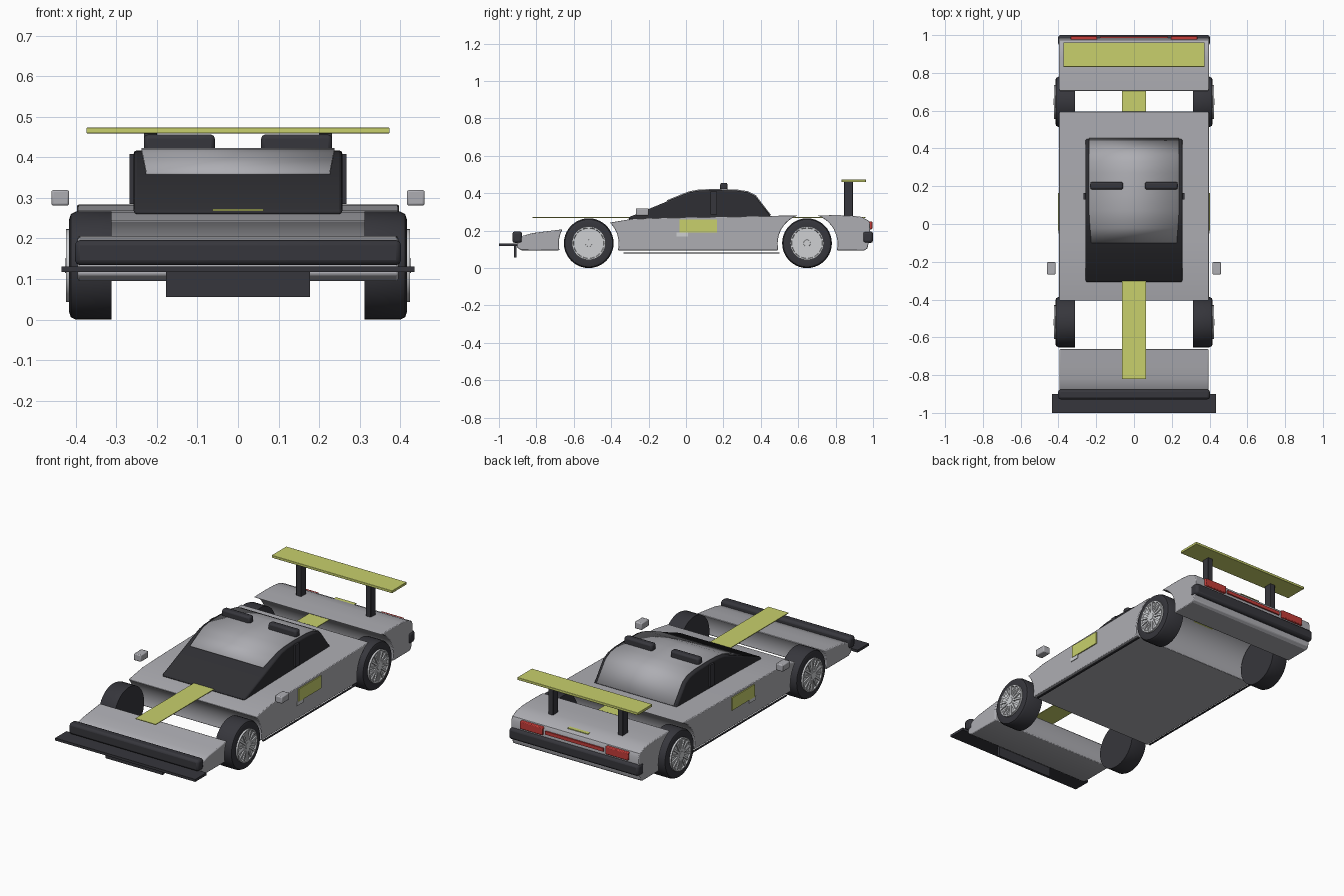
import bpy, bmesh
from math import radians, pi, sin, cos, asin
from mathutils import Matrix

old = bpy.data.objects.get("Cube")
if old:
    bpy.data.objects.remove(old, do_unlink=True)


def material(name, r, g, b):
    m = bpy.data.materials.new(name)
    m.use_nodes = True
    m.diffuse_color = (r, g, b, 1)
    m.node_tree.nodes["Principled BSDF"].inputs["Base Color"].default_value = (r, g, b, 1)
    return m


SILVER = material("silver paint", 0.42, 0.42, 0.45)
LIGHT = material("light alloy", 0.62, 0.63, 0.65)
BLACK = material("black rubber", 0.037, 0.037, 0.045)
GLASS = material("dark glass", 0.028, 0.028, 0.033)
YELLOW = material("yellow green", 0.58, 0.63, 0.15)
RED = material("lamp red", 0.55, 0.045, 0.04)


def finish(name, bm, mat, bevel=0.0, segments=2):
    bmesh.ops.recalc_face_normals(bm, faces=bm.faces[:])
    me = bpy.data.meshes.new(name)
    bm.to_mesh(me)
    bm.free()
    me.materials.append(mat)
    for p in me.polygons:
        p.use_smooth = True
    me.set_sharp_from_angle(angle=radians(32))
    ob = bpy.data.objects.new(name, me)
    bpy.context.collection.objects.link(ob)
    if bevel:
        mod = ob.modifiers.new("rounded edges", "BEVEL")
        mod.width = bevel
        mod.segments = segments
        mod.limit_method = "ANGLE"
        mod.angle_limit = radians(40)
    return ob


def box(name, x, y, z, mat, bevel=0.0):
    """Box from three (low, high) ranges."""
    bm = bmesh.new()
    bmesh.ops.create_cube(bm, size=1)
    for v in bm.verts:
        v.co = [(lo + hi) / 2 + c * (hi - lo) for c, (lo, hi) in zip(v.co, (x, y, z))]
    return finish(name, bm, mat, bevel)


def pair(name, x, y, z, mat, bevel=0.0):
    """Matching boxes on both sides of the car."""
    box("left_" + name, x, y, z, mat, bevel)
    box("right_" + name, (-x[1], -x[0]), y, z, mat, bevel)


def extrude(name, profile, half, mat, bevel):
    """Side profile of (y, z) points swept across the width."""
    bm = bmesh.new()
    sides = [[bm.verts.new((x, y, z)) for y, z in profile] for x in (-half, half)]
    n = len(profile)
    for s in sides:
        bm.faces.new(s)
    for i in range(n):
        j = (i + 1) % n
        bm.faces.new((sides[0][i], sides[0][j], sides[1][j], sides[1][i]))
    return finish(name, bm, mat, bevel)


FRONT_Y, REAR_Y, ARCH_Z, ARCH_R, FLOOR = -0.52, 0.65, 0.13, 0.16, 0.095


def arch(cy, top, direction):
    """Wheel arch arc from height top down to the floor."""
    a0 = asin((top - ARCH_Z) / ARCH_R)
    a1 = asin((FLOOR - ARCH_Z) / ARCH_R)
    angles = [a0 + (a1 - a0) * i / 12 for i in range(13)]
    return [(cy + direction * ARCH_R * cos(a), ARCH_Z + ARCH_R * sin(a)) for a in angles]


# Body shell in three sections, parted by the wheel arches
nose = [(-0.88, FLOOR), (-0.905, 0.11), (-0.9, 0.15), (-0.87, 0.173), (-0.82, 0.187), (-0.75, 0.196)]
extrude("nose_section", nose + arch(FRONT_Y, 0.207, -1), 0.395, SILVER, 0.01)

deck = [(-0.28, 0.264), (-0.1, 0.27), (0.2, 0.275), (0.45, 0.279)]
middle = arch(FRONT_Y, 0.243, 1)[::-1] + deck + arch(REAR_Y, 0.281, -1)
extrude("middle_section", middle, 0.397, SILVER, 0.01)

tail = [(0.8, 0.283), (0.88, 0.281), (0.935, 0.274), (0.975, 0.255), (0.985, 0.235),
        (0.98, 0.15), (0.97, 0.105), (0.955, FLOOR)]
extrude("tail_section", arch(REAR_Y, 0.281, 1)[::-1] + tail, 0.397, SILVER, 0.01)

# Cabin glass and the roof skin that wraps over it
cabin = [(-0.31, 0.26), (-0.3, 0.274), (-0.02, 0.39), (0.02, 0.405), (0.07, 0.414), (0.15, 0.417),
         (0.27, 0.414), (0.33, 0.405), (0.37, 0.385), (0.45, 0.28), (0.45, 0.26)]
extrude("cabin_glass", cabin, 0.257, GLASS, 0.01)

skin = [(-0.1, 0.357)] + cabin[2:10]
bm = bmesh.new()
rows = []
for y, z in skin:
    half = min(0.238, 0.226 + (y + 0.1) * 0.08)
    rows.append([bm.verts.new((s * half, y, z + 0.001)) for s in (-1, 1)])
for a, b in zip(rows, rows[1:]):
    bm.faces.new((a[0], a[1], b[1], b[0]))
roof = finish("roof_skin", bm, SILVER)
thick = roof.modifiers.new("thickness", "SOLIDIFY")
thick.thickness = 0.01
thick.offset = 0

pair("door_pillar", (0.25, 0.267), (0.13, 0.165), (0.285, 0.408), BLACK)
pair("roof_pod", (0.057, 0.232), (0.183, 0.222), (0.41, 0.456), BLACK, 0.01)

# Racing stripe and door plates
box("centre_stripe", (-0.063, 0.063), (-0.82, 0.96), (0.268, 0.272), YELLOW)
pair("door_plate", (0.395, 0.403), (-0.035, 0.165), (0.19, 0.26), YELLOW)
pair("door_handle", (0.39, 0.401), (-0.05, 0.01), (0.17, 0.19), LIGHT)
pair("mirror", (0.416, 0.46), (-0.268, -0.2), (0.281, 0.319), SILVER, 0.005)
pair("side_skirt", (0.383, 0.393), (-0.335, 0.5), (0.078, 0.083), BLACK)

# Front bumper, splitter and air dam
box("front_bumper", (-0.402, 0.402), (-0.928, -0.876), (0.134, 0.196), BLACK, 0.013)
box("front_splitter", (-0.435, 0.435), (-1.0, -0.9), (0.117, 0.131), BLACK)
box("air_dam", (-0.177, 0.177), (-0.92, -0.905), (0.056, 0.12), BLACK)

# Rear bumper and lamps
box("rear_bumper", (-0.402, 0.402), (0.945, 1.0), (0.134, 0.196), BLACK, 0.013)
pair("tail_lamp", (0.195, 0.335), (0.965, 0.996), (0.207, 0.25), RED, 0.004)
box("centre_lamp", (-0.18, 0.18), (0.965, 0.992), (0.215, 0.234), RED)

# Rear wing
box("wing", (-0.374, 0.374), (0.832, 0.962), (0.459, 0.473), YELLOW, 0.002)
pair("wing_post", (0.2, 0.232), (0.845, 0.892), (0.27, 0.462), BLACK, 0.003)


def lathe(name, profile, side, y, mat, steps=40):
    """Spin (x, radius) points about a wheel axle."""
    bm = bmesh.new()
    rings = []
    for x, r in profile:
        rings.append([bm.verts.new((side * x, y + r * cos(2 * pi * k / steps),
                                    0.133 + r * sin(2 * pi * k / steps))) for k in range(steps)])
    for a, b in zip(rings, rings[1:]):
        for k in range(steps):
            m = (k + 1) % steps
            bm.faces.new((a[k], a[m], b[m], b[k]))
    bm.faces.new(rings[0])
    bm.faces.new(rings[-1])
    return finish(name, bm, mat)


def spokes(name, side, y, count=14):
    bm = bmesh.new()
    for k in range(count):
        spoke = Matrix.Rotation(2 * pi * k / count, 4, "X") @ Matrix.Translation((0, 0, 0.05))
        place = Matrix.Translation((side * 0.416, y, 0.133)) @ spoke
        bmesh.ops.create_cube(bm, size=1, matrix=place @ Matrix.Diagonal((0.016, 0.011, 0.074, 1)))
    return finish(name, bm, LIGHT)


# Wheels
for end, y in (("front", FRONT_Y), ("rear", REAR_Y - 0.003)):
    for label, side in (("left", 1), ("right", -1)):
        tag = end + "_" + label
        tyre = [(0.312, 0.12), (0.312, 0.133), (0.4, 0.133), (0.412, 0.127), (0.416, 0.115), (0.414, 0.09)]
        lathe(tag + "_tyre", tyre, side, y, BLACK)
        rim = [(0.4, 0.09), (0.424, 0.09), (0.424, 0.083), (0.417, 0.08), (0.417, 0.02), (0.426, 0.018)]
        lathe(tag + "_rim", rim, side, y, LIGHT)
        spokes(tag + "_spokes", side, y)
